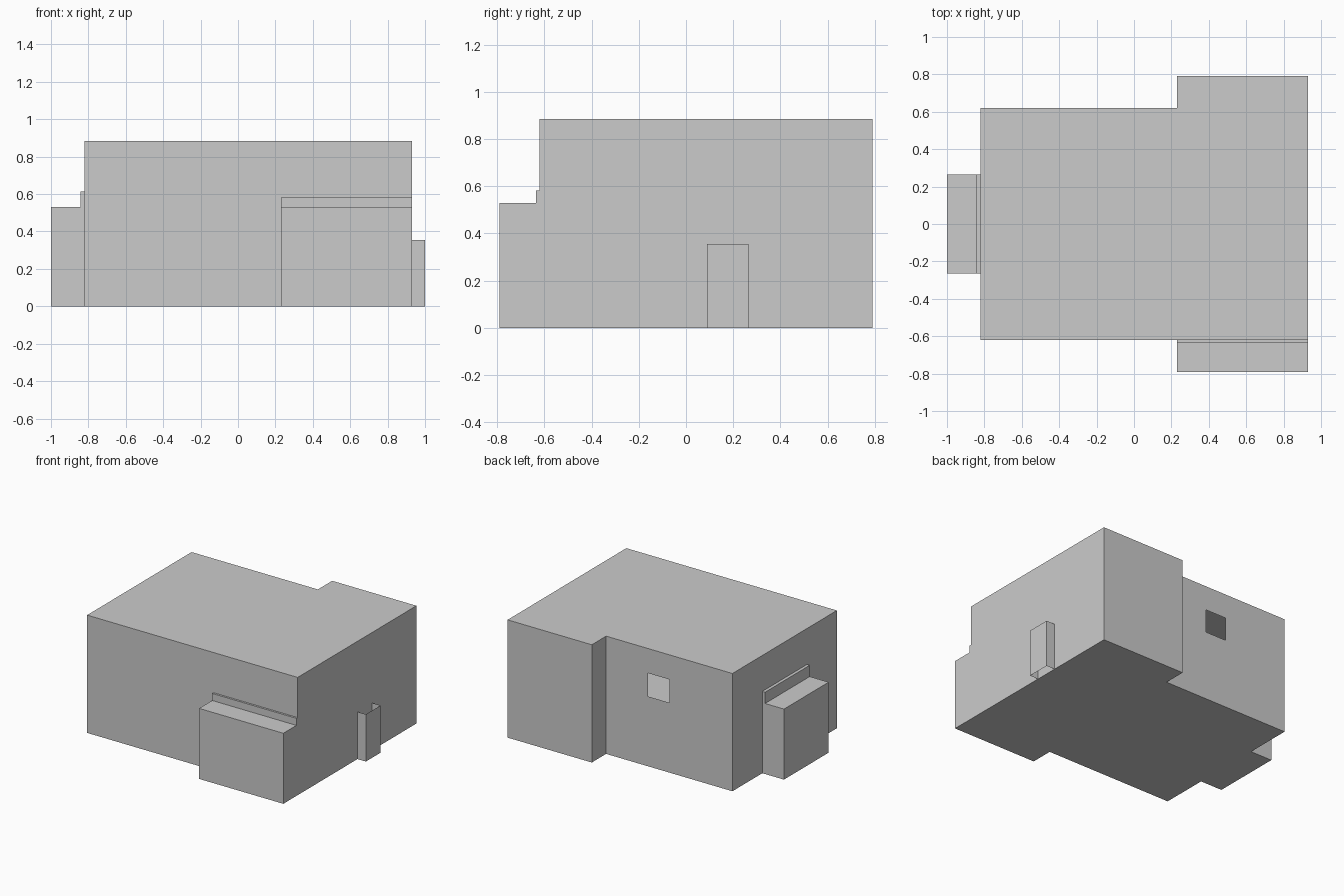
import bpy
import bmesh

if "Cube" in bpy.data.objects:
    bpy.data.objects.remove(bpy.data.objects["Cube"])

H = 0.885                 # main roof height
WX = (-0.295, -0.12)      # window span in x
WZ = (0.525, 0.70)        # window span in z


def build(name, faces):
    """Make a flat-faced mesh object from lists of corner points."""
    bm = bmesh.new()
    for pts in faces:
        bm.faces.new([bm.verts.new(p) for p in pts])
    bmesh.ops.remove_doubles(bm, verts=bm.verts, dist=1e-5)
    me = bpy.data.meshes.new(name)
    bm.to_mesh(me)
    bm.free()
    ob = bpy.data.objects.new(name, me)
    bpy.context.collection.objects.link(ob)
    return ob


def wall(p, q, z0, z1):
    """Upright panel; faces outward when p to q runs anticlockwise."""
    return [(*p, z0), (*q, z0), (*q, z1), (*p, z1)]


def box_open_back(path, z0, z1, top=True, bottom=True):
    """Three walls around an anticlockwise path, with optional caps."""
    faces = [wall(p, q, z0, z1) for p, q in zip(path, path[1:])]
    if top:
        faces.append([(*p, z1) for p in path])
    if bottom:
        faces.append([(*p, z0) for p in reversed(path)])
    return faces


# Main shell: stepped footprint, walls, floor and flat roof
plan = [(-0.82, -0.62), (0.93, -0.62), (0.93, 0.79),
        (0.23, 0.79), (0.23, 0.62), (-0.82, 0.62)]
shell = [[(*p, H) for p in plan], [(*p, 0) for p in reversed(plan)]]
for p, q in zip(plan, plan[1:] + plan[:1]):
    if p != (0.23, 0.62):
        shell.append(wall(p, q, 0, H))

# Back wall around the open window
xs = [0.23, WX[1], WX[0], -0.82]
zs = [0, WZ[0], WZ[1], H]
for i in range(3):
    for j in range(3):
        if (i, j) != (1, 1):
            shell.append(wall((xs[i], 0.62), (xs[i + 1], 0.62), zs[j], zs[j + 1]))
build("house_shell", shell)

# Front bay and the raised strip above its roof
build("front_bay", box_open_back(
    [(0.23, -0.62), (0.23, -0.79), (0.93, -0.79), (0.93, -0.62)], 0, 0.53))
build("front_bay_strip", box_open_back(
    [(0.23, -0.62), (0.23, -0.635), (0.93, -0.635), (0.93, -0.62)],
    0.53, 0.583, bottom=False))

# Left bay and its strip
build("left_bay", box_open_back(
    [(-0.82, 0.265), (-1.0, 0.265), (-1.0, -0.265), (-0.82, -0.265)], 0, 0.53))
build("left_bay_strip", box_open_back(
    [(-0.82, 0.265), (-0.843, 0.265), (-0.843, -0.265), (-0.82, -0.265)],
    0.53, 0.615, bottom=False))

# Right-hand duct: three thin panels, open above and below
build("right_duct", box_open_back(
    [(0.93, 0.09), (1.0, 0.09), (1.0, 0.265), (0.93, 0.265)],
    0, 0.355, top=False, bottom=False))
